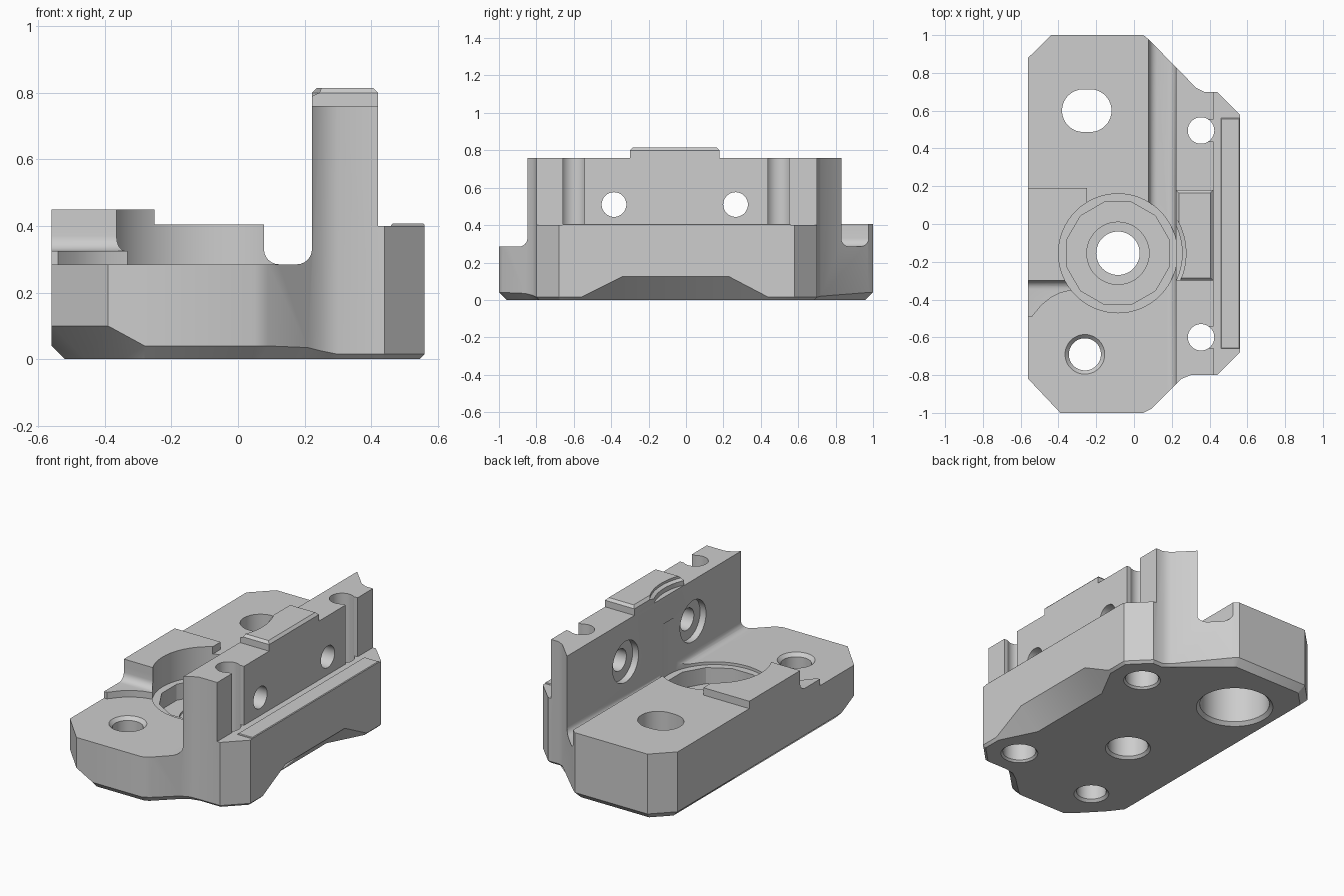
import bpy, bmesh, math
from mathutils import Vector, Matrix

cube = bpy.data.objects.get("Cube")
if cube:
    bpy.data.objects.remove(cube, do_unlink=True)

GREY = (0.61, 0.61, 0.61, 1)
grey = bpy.data.materials.new("machined grey")
grey.use_nodes = True
grey.diffuse_color = GREY
grey.node_tree.nodes["Principled BSDF"].inputs["Base Color"].default_value = GREY


def loft(name, rings):
    """Skin a stack of matching rings and cap both ends."""
    bm = bmesh.new()
    rows = [[bm.verts.new(p) for p in ring] for ring in rings]
    for a, b in zip(rows, rows[1:]):
        for i in range(len(a)):
            j = (i + 1) % len(a)
            bm.faces.new((a[i], a[j], b[j], b[i]))
    bm.faces.new(rows[0][::-1])
    bm.faces.new(rows[-1])
    bmesh.ops.connect_verts_nonplanar(bm, angle_limit=0.002, faces=bm.faces)
    bmesh.ops.recalc_face_normals(bm, faces=bm.faces)
    mesh = bpy.data.meshes.new(name)
    bm.to_mesh(mesh)
    bm.free()
    mesh.materials.append(grey)
    ob = bpy.data.objects.new(name, mesh)
    bpy.context.collection.objects.link(ob)
    return ob


def box(name, x, y, z, slope=0):
    """Box from ranges, with an optional chamfered top."""
    def ring(h, d):
        return [(x[0]+d, y[0]+d, h), (x[1]-d, y[0]+d, h), (x[1]-d, y[1]-d, h), (x[0]+d, y[1]-d, h)]
    rings = [ring(z[0], 0), ring(z[1] - slope, 0)]
    if slope:
        rings.append(ring(z[1], slope))
    return loft(name, rings)


def lathe(name, profile, at, n=48, turn=0.0, along_x=False):
    """Stack of circles (radius, height) about z or x."""
    def point(r, h, k):
        a = turn + math.tau * k / n
        p = Vector((r * math.cos(a), r * math.sin(a), h))
        if along_x:
            p = Matrix.Rotation(math.pi / 2, 3, 'Y') @ p
        return p + Vector(at)
    return loft(name, [[point(r, h, k) for k in range(n)] for r, h in profile])


def volume(mesh):
    bm = bmesh.new()
    bm.from_mesh(mesh)
    v = bm.calc_volume()
    bm.free()
    return v


def boolean(tool, op='DIFFERENCE'):
    """Combine the tool with the body, using the first solver with a plausible volume."""
    before, size = volume(body.data), volume(tool.data)
    for solver in ('MANIFOLD', 'EXACT', 'FLOAT'):
        mod = body.modifiers.new("cut", 'BOOLEAN')
        mod.operation, mod.solver, mod.object = op, solver, tool
        bpy.context.view_layer.update()
        view = bpy.context.evaluated_depsgraph_get()
        mesh = bpy.data.meshes.new_from_object(body.evaluated_get(view))
        body.modifiers.remove(mod)
        change = volume(mesh) - before
        if op == 'DIFFERENCE':
            change = -change
        if 1e-6 < change < size + 1e-4:
            body.data = mesh
            break
    bpy.data.objects.remove(tool, do_unlink=True)


# Outline, counter-clockwise, with the size of the bottom chamfer at each corner
outline = [(-.56, -.82, .10), (-.39, -1, .10), (-.28, -1, .04), (.05, -1, .04), (.09, -.98, .04),
           (.21, -.86, .035), (.25, -.82, .025), (.30, -.80, .015), (.44, -.80, .015), (.56, -.68, .015),
           (.56, -.56, .015), (.56, -.34, .125), (.56, .23, .125), (.56, .44, .015), (.56, .58, .015),
           (.44, .70, .015), (.37, .70, .015), (.33, .72, .02), (.08, .975, .04), (.05, 1, .04),
           (-.44, 1, .04), (-.56, .88, .04), (-.56, -.70, .04)]


def inset(i):
    p, (x, y, h), q = outline[i - 1], outline[i], outline[(i + 1) % len(outline)]
    a = Vector((x - p[0], y - p[1])).normalized()
    b = Vector((q[0] - x, q[1] - y)).normalized()
    na, nb = Vector((-a.y, a.x)), Vector((-b.y, b.x))
    v = (na + nb) * h / (1 + na.dot(nb))
    return (x + v.x, y + v.y, 0)


body = loft("bracket_body", [[inset(i) for i in range(len(outline))],
                             outline, [(x, y, .76) for x, y, h in outline]])

# Clear the deck and the rounded channel beside the tall wall
R = .045
arc = [math.pi / 2 * k / 6 for k in range(7)]
section = [(-1, 1), (-1, .405), (.078, .405)]
section += [(.078 + R * (1 - math.cos(a)), .285 + R * (1 - math.sin(a))) for a in arc]
section += [(.222 - R * (1 - math.sin(a)), .285 + R * (1 - math.cos(a))) for a in arc]
section += [(.222, 1)]
boolean(loft("deck_cut", [[(x, y, z) for x, z in section] for y in (-2, 2)]))
boolean(box("front_deck_cut", (-1, .15), (-2, -.30), (.285, 1)))
boolean(box("shelf_cut", (.42, 1), (-2, 2), (.40, 1)))

# Raised pad, curved ledge, fillet, wall tab and shelf lip
boolean(box("raised_pad", (-.56, -.25), (-.30, .19), (.30, .45)), 'UNION')
ledge = [(-.56, -.29), (-.56, -.49), (-.54, -.49), (-.49, -.43), (-.44, -.39), (-.39, -.365), (-.33, -.35), (-.33, -.29)]
boolean(loft("curved_ledge", [[(x, y, z) for x, y in ledge] for z in (.25, .325)]), 'UNION')
fillet = [(-.29, .315), (-.345, .315)] + [(-.30 - R * (1 - math.sin(a)), .325 + R * (1 - math.cos(a))) for a in arc] + [(-.29, .37)]
boolean(loft("pad_fillet", [[(x, y, z) for y, z in fillet] for x in (-.56, -.34)]), 'UNION')
boolean(box("wall_tab", (.222, .42), (-.30, .18), (.70, .815), .015), 'UNION')
boolean(box("shelf_lip", (.46, .56), (-.66, .56), (.35, .407), .004), 'UNION')

# Round recess with a twelve-sided pocket and a centre bore
hub = (-.085, -.155, 0)
boolean(lathe("round_recess", [(.315, .268), (.315, .6)], hub, 64))
boolean(lathe("pocket", [(.28, .17), (.28, .5)], hub, 12, math.pi / 12))
boolean(lathe("centre_bore", [(.14, -.01), (.115, .015), (.115, .155), (.165, .156), (.165, .3)], hub))
boolean(lathe("tab_arc", [(.34, .762), (.34, .79), (.36, .80), (.36, 1)], hub, 96))

# Front mounting hole, chamfered at both ends
boolean(lathe("front_hole", [(.11, -.01), (.085, .015), (.085, .265), (.11, .29)], (-.26, -.69, 0)))

# Back mounting hole: wide bore below, slot above
boolean(lathe("back_bore", [(.23, -.01), (.20, .02), (.20, .25)], (-.25, .60, 0)))
slot = [(-.25 + math.copysign(.018, math.cos(a)) + .113 * math.cos(a), .60 + .113 * math.sin(a))
        for a in (math.tau * (k + .5) / 48 for k in range(48))]
boolean(loft("back_slot", [[(x, y, z) for x, y in slot] for z in (.2, .6)]))

# Vertical screw holes, open through the outer side of the wall
for y in (-.60, .495):
    boolean(lathe("wall_screw_hole", [(.115, -.01), (.095, .012), (.095, .15), (.07, .151), (.07, 1)], (.355, y, 0)))
    boolean(box("wall_notch", (.375, .43), (y - .057, y + .057), (.40, 1)))

# Cross holes through the wall with counterbores on the inner side
for y in (-.385, .265):
    boolean(lathe("cross_hole", [(.125, .1), (.125, .262), (.066, .263), (.066, .6)], (0, y, .51), along_x=True))

# Smooth the round surfaces and keep the edges sharp
bpy.ops.object.select_all(action='DESELECT')
body.select_set(True)
bpy.context.view_layer.objects.active = body
bpy.ops.object.shade_smooth_by_angle(angle=math.radians(30))
